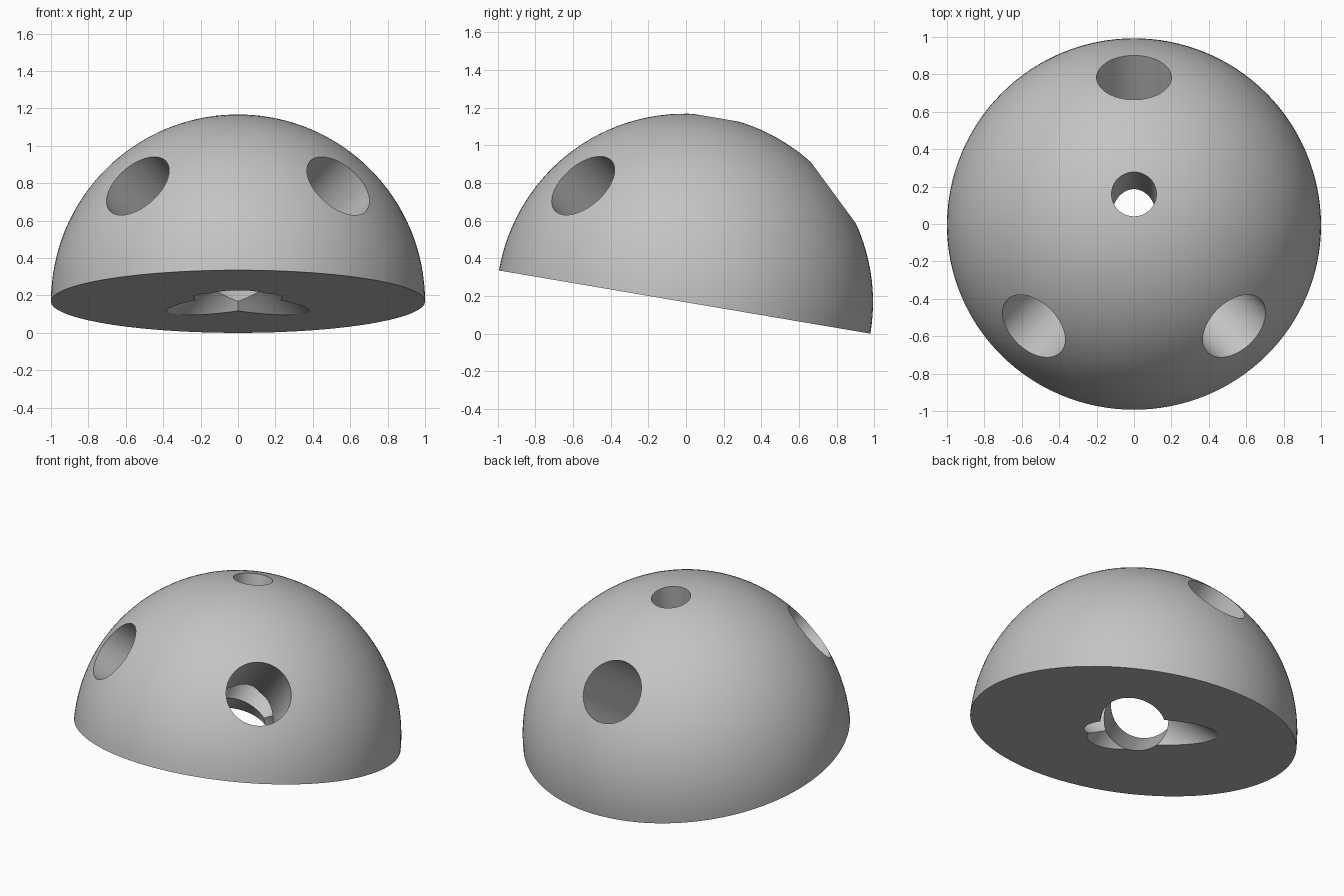
import bpy, bmesh, math
from mathutils import Matrix, Vector

cube = bpy.data.objects.get("Cube")
if cube:
    bpy.data.objects.remove(cube, do_unlink=True)

TILT = math.radians(9.65)
CENTRE = Vector((0, -0.007, math.sin(TILT)))
AXIS = Vector((0, math.sin(TILT), math.cos(TILT)))

grey = bpy.data.materials.new("plain_grey")
grey.use_nodes = True
colour = (0.55, 0.55, 0.55, 1)
grey.diffuse_color = colour
grey.node_tree.nodes["Principled BSDF"].inputs["Base Color"].default_value = colour


def add_object(name, bm):
    mesh = bpy.data.meshes.new(name)
    bm.to_mesh(mesh)
    bm.free()
    mesh.materials.append(grey)
    obj = bpy.data.objects.new(name, mesh)
    bpy.context.collection.objects.link(obj)
    return obj


def drill(name, radius, start, end):
    """Round cutter running from start to end."""
    line = end - start
    bm = bmesh.new()
    bmesh.ops.create_cone(
        bm, cap_ends=True, segments=80, radius1=radius, radius2=radius, depth=line.length,
        matrix=Matrix.Translation((start + end) / 2)
        @ line.to_track_quat("Z", "Y").to_matrix().to_4x4())
    obj = add_object(name, bm)
    obj.hide_render = True
    return obj


# Solid half dome: rings of vertices from the rim to the pole, closed by a flat base
SIDES, RINGS = 128, 32
bm = bmesh.new()
rings = []
for r in range(RINGS):
    lift = math.pi / 2 * r / RINGS
    rings.append([bm.verts.new((math.cos(lift) * math.cos(math.tau * s / SIDES),
                                math.cos(lift) * math.sin(math.tau * s / SIDES),
                                math.sin(lift))) for s in range(SIDES)])
pole = bm.verts.new((0, 0, 1))
for s in range(SIDES):
    n = (s + 1) % SIDES
    for low, high in zip(rings, rings[1:]):
        bm.faces.new((low[s], low[n], high[n], high[s]))
    bm.faces.new((rings[-1][s], rings[-1][n], pole))
bm.faces.new(rings[0][::-1])
bm.transform(Matrix.Translation(CENTRE) @ Matrix.Rotation(-TILT, 4, "X"))
dome = add_object("dome", bm)

# Three wide bores that meet just above the base, and a narrow one on the axis
focus = CENTRE + AXIS * 0.062
cutters = []
for name, mouth in (("back_bore", (0, 0.787, 0.577)),
                    ("left_bore", (0.535, -0.538, 0.617)),
                    ("right_bore", (-0.535, -0.538, 0.617))):
    way = (CENTRE + Vector(mouth) - focus).normalized()
    cutters.append(drill(name, 0.2, focus - way * 1.2, focus + way * 1.3))
cutters.append(drill("top_bore", 0.12, CENTRE - AXIS * 0.3, CENTRE + AXIS * 1.2))

bpy.context.view_layer.objects.active = dome
dome.select_set(True)
for cutter in cutters:
    cut = dome.modifiers.new(cutter.name, "BOOLEAN")
    cut.operation = "DIFFERENCE"
    cut.solver = "MANIFOLD"
    cut.object = cutter
    bpy.ops.object.modifier_apply(modifier=cutter.name)
for cutter in cutters:
    bpy.data.objects.remove(cutter, do_unlink=True)

# Smooth dome and bores, crisp rims
bpy.ops.object.select_all(action="DESELECT")
dome.select_set(True)
bpy.ops.object.shade_smooth_by_angle(angle=math.radians(25))
